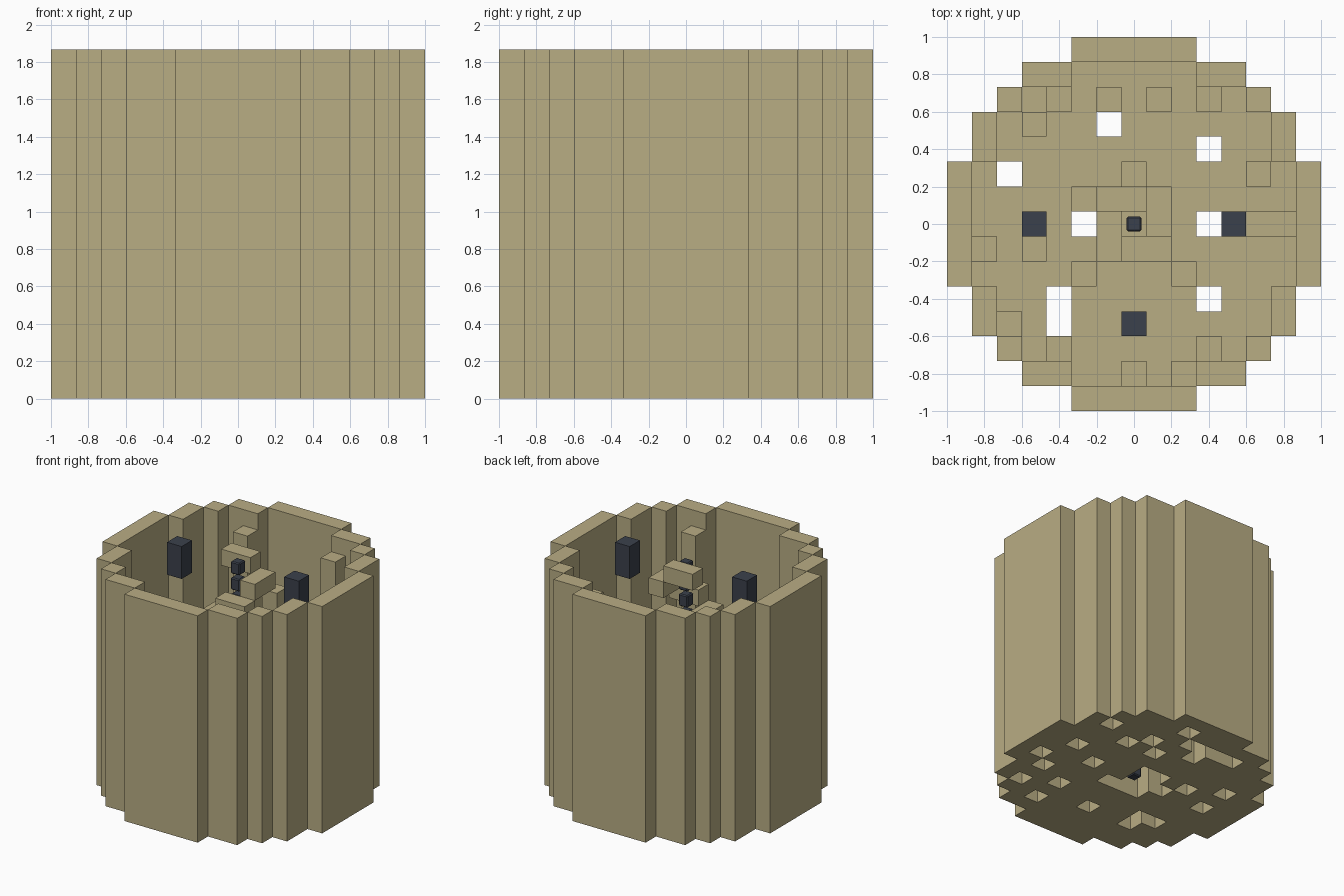
import bpy
import bmesh
from mathutils import Vector, Matrix

U = 2 / 15          # block size
TOP = 14            # height in blocks
HALF = [7, 7, 7, 6, 6, 5, 4, 2]   # half width of each row of the round plan

if "Cube" in bpy.data.objects:
    bpy.data.objects.remove(bpy.data.objects["Cube"])


def material(name, rgb):
    mat = bpy.data.materials.new(name)
    mat.use_nodes = True
    mat.diffuse_color = (*rgb, 1)
    mat.node_tree.nodes["Principled BSDF"].inputs["Base Color"].default_value = (*rgb, 1)
    return mat


stone = material("sandy stone", (0.485, 0.418, 0.231))
dark = material("dark slate", (0.044, 0.053, 0.072))


def finish(name, bm, mat):
    mesh = bpy.data.meshes.new(name)
    bm.to_mesh(mesh)
    bm.free()
    mesh.materials.append(mat)
    obj = bpy.data.objects.new(name, mesh)
    bpy.context.collection.objects.link(obj)
    return obj


def blocks(name, cells, mat):
    """Join unit blocks into one shell, keeping only the exposed faces."""
    cells = set(cells)
    bm = bmesh.new()
    for c in cells:
        centre = Vector((c[0], c[1], c[2] + 0.5))
        for axis in range(3):
            for sign in (-1, 1):
                near = list(c)
                near[axis] += sign
                if tuple(near) in cells:
                    continue
                n, a, b = Vector(), Vector(), Vector()
                n[axis] = sign / 2
                a[(axis + 1) % 3] = 0.5
                b[(axis + 2) % 3] = sign / 2
                corners = (-a - b, a - b, a + b, b - a)
                bm.faces.new([bm.verts.new((centre + n + k) * U) for k in corners])
    bmesh.ops.remove_doubles(bm, verts=bm.verts, dist=0.001)
    bmesh.ops.dissolve_limit(bm, angle_limit=0.01, verts=bm.verts, edges=bm.edges)
    return finish(name, bm, mat)


def column(i, j, low, high):
    return [(i, j, k) for k in range(low, high)]


def inside(i, j):
    return abs(j) < len(HALF) and abs(i) <= HALF[abs(j)]


plan = [(i, j) for i in range(-7, 8) for j in range(-7, 8) if inside(i, j)]
rim = {(i, j) for i, j in plan
       if not all(inside(i + a, j + b) for a, b in ((1, 0), (-1, 0), (0, 1), (0, -1)))}

# Round tower wall, one block thick
blocks("tower_wall", [c for i, j in rim for c in column(i, j, 0, TOP)], stone)

# Two layer floor: open shafts, a stair well and shallow pits below
shafts = {(-1, 4), (3, 3), (-5, 2), (-2, 0), (3, 0), (-3, -3), (-3, -4), (3, -3)}
well = {(i, j) for i in (-1, 0, 1) for j in (-1, 0, 1)}
pits = {(5, 4), (5, 1), (6, -1), (5, -2), (5, -4), (3, -5), (0, -4), (2, 4),
        (1, 3), (1, 6), (0, 5), (-1, 5), (-2, 5), (-3, 5), (-5, 0), (-3, 1), (-4, -3)}
floor = []
for cell in plan:
    if cell in rim or cell in shafts:
        continue
    if cell not in well and cell not in pits:
        floor.append((*cell, 0))
    if cell not in well or cell == (0, 0):
        floor.append((*cell, 1))
blocks("floor", floor, stone)

# Spiral stair: each step is two blocks long, turning a quarter per level
turns = [((-1, 1), (0, 1)), ((1, 1), (1, 0)), ((1, -1), (0, -1)), ((-1, -1), (-1, 0))]
for k in range(TOP):
    step = turns[(TOP - 1 - k) % 4]
    blocks(f"stair_step_{k + 1}", [(i, j, k) for i, j in step], stone)

# Tall pillars standing against the wall
for n, (i, j, high) in enumerate([(3, 5, 13), (-3, 5, 13), (3, -5, 13), (-1, 5, 10)]):
    blocks(f"wall_pillar_{n + 1}", column(i, j, 1, high), stone)

# Low loose blocks on the floor
low_spots = [(-4, 4), (1, 5), (-6, -1), (-4, -1), (5, 2), (-5, -4), (-3, -5),
             (0, -6), (2, -6), (0, 2), (-2, 1), (-2, -2), (2, -2)]
for n, (i, j) in enumerate(low_spots):
    blocks(f"floor_block_{n + 1}", [(i, j, 2)], stone)
blocks("floor_ledge", [(5, 0, 2), (6, 0, 2)], stone)

# Dark hanging blocks beside the stair and one on the floor
for name, i, j, low in (("hanging_block_left", 4, 0, 12),
                        ("hanging_block_right", -4, 0, 12),
                        ("front_dark_block", 0, -4, 2)):
    blocks(name, column(i, j, low, low + 2), dark)

# Central string of small dark beads inside the stair
bm = bmesh.new()
for k in range(TOP):
    if k == 1:
        continue
    place = Matrix.Translation((0, 0, (k + 0.5) * U)) @ Matrix.Diagonal((0.08, 0.08, 0.1, 1))
    bmesh.ops.create_cube(bm, size=1, matrix=place)
bmesh.ops.bevel(bm, geom=bm.edges[:], offset=0.008, segments=1, affect="EDGES")
finish("central_beads", bm, dark)
